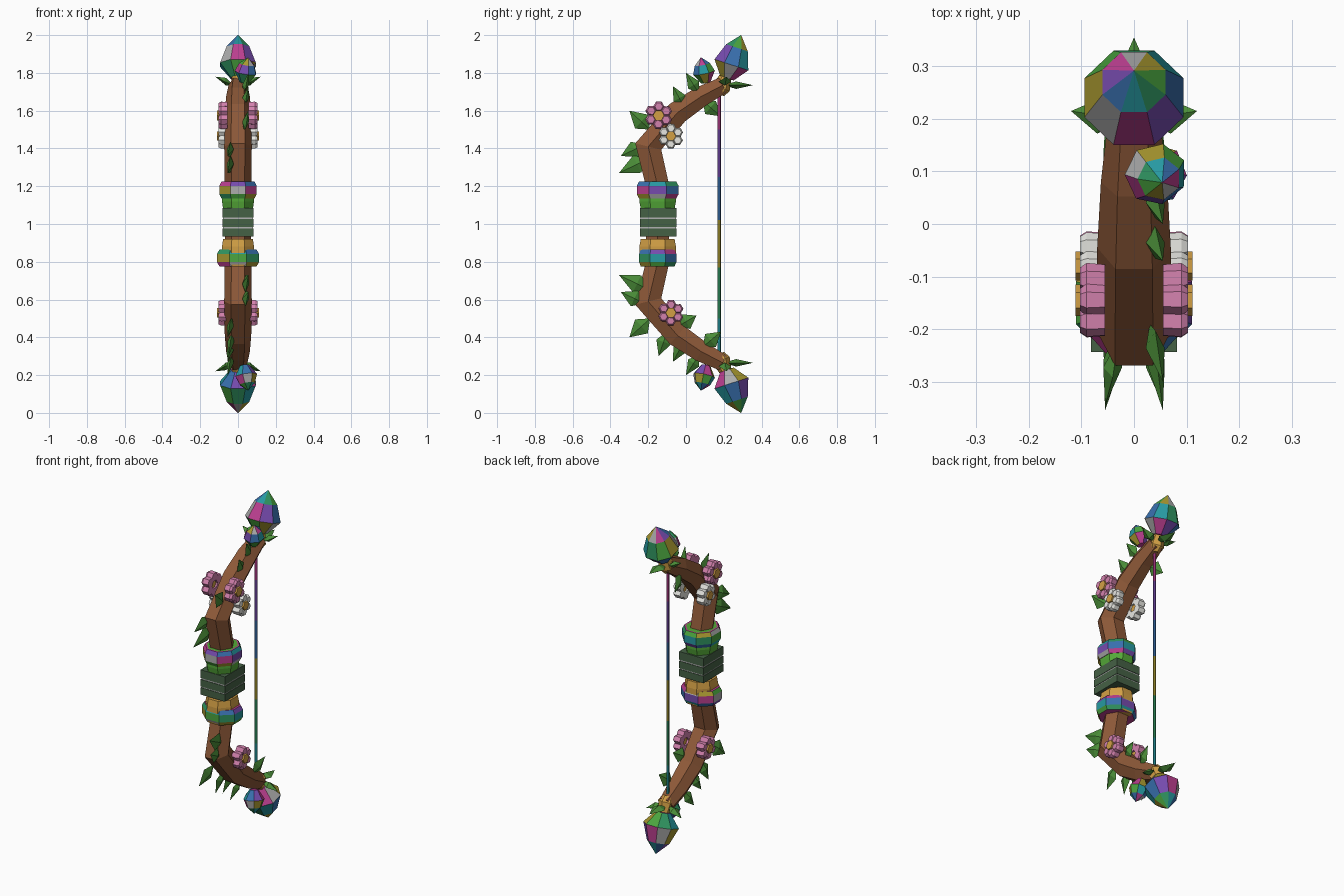
import bpy, bmesh, math
from mathutils import Vector, Matrix

if "Cube" in bpy.data.objects:
    bpy.data.objects.remove(bpy.data.objects["Cube"])


def mat(name, r, g, b):
    m = bpy.data.materials.new(name)
    m.diffuse_color = (r, g, b, 1)
    m.use_nodes = True
    m.node_tree.nodes["Principled BSDF"].inputs["Base Color"].default_value = m.diffuse_color
    return m


BROWN = mat("wood", .27, .10, .04)
GREEN = mat("leaf", .07, .27, .04)
LIME = mat("collar_green", .09, .40, .04)
DARK = mat("grip_green", .06, .12, .06)
GOLD = mat("gold", .65, .35, .06)
PINK = mat("pink", .65, .22, .42)
WHITE = mat("white", .8, .8, .76)
GREY = mat("grey", .45, .45, .45)
RAINBOW = [mat("rainbow_%d" % i, *c) for i, c in enumerate([
    (.5, .05, .28), (.18, .07, .42), (.04, .16, .42), (.02, .32, .36),
    (.03, .30, .12), (.07, .38, .05), (.40, .32, .03), (.42, .42, .42)])]


def make(name, verts, faces, mats, index=None):
    me = bpy.data.meshes.new(name)
    me.from_pydata([tuple(v) for v in verts], [], faces)
    for m in mats:
        me.materials.append(m)
    if index:
        for p, i in zip(me.polygons, index):
            p.material_index = i % len(mats)
    bm = bmesh.new()
    bm.from_mesh(me)
    bmesh.ops.recalc_face_normals(bm, faces=bm.faces)
    bm.to_mesh(me)
    bm.free()
    ob = bpy.data.objects.new(name, me)
    bpy.context.collection.objects.link(ob)
    return ob


def skin(name, rings, mats, row_shift=3):
    """Closed tube through a list of equal-sided rings, one colour per facet."""
    n = len(rings[0])
    verts = [v for r in rings for v in r]
    faces, index = [], []
    for i in range(len(rings) - 1):
        for j in range(n):
            k = (j + 1) % n
            faces.append((i*n + j, i*n + k, (i+1)*n + k, (i+1)*n + j))
            index.append(j + row_shift * i)
    faces += [tuple(range(n)), tuple(range((len(rings)-1)*n, len(rings)*n))]
    return make(name, verts, faces, mats, index + [0, 0])


def lathe(name, center, axis, profile, n, mats, row_shift=3, phase=.5, squash=1):
    """Faceted solid about an axis; profile is (radius, height) pairs."""
    rot = Vector((0, 0, 1)).rotation_difference(Vector(axis).normalized()).to_matrix()
    c = Vector(center)
    rings = []
    for r, h in profile:
        ang = [2*math.pi*(j + phase)/n for j in range(n)]
        rings.append([c + rot @ Vector((r*math.cos(a), r*squash*math.sin(a), h)) for a in ang])
    return skin(name, rings, mats, row_shift)


def box(name, c, size, m):
    bpy.ops.mesh.primitive_cube_add(size=1, location=c)
    ob = bpy.context.object
    ob.name, ob.scale = name, size
    ob.data.materials.append(m)


def leaf(name, base, tip, width, thick=.018, side=(1, 0, 0)):
    """Folded diamond blade; side is the direction of its thickness."""
    b, t, s = Vector(base), Vector(tip), Vector(side)
    mid, w = b.lerp(t, .42), (t - b).cross(s).normalized() * width
    v = [b, t, mid + w, mid - w, mid + s*thick, mid - s*thick]
    f = [(e, a, c) for e in (0, 1) for a in (2, 3) for c in (4, 5)]
    make(name, v, f, [GREEN])


def flower(name, y, z, r, m, side):
    """Six hexagonal petals around a gold centre on one side of the limb."""
    ax = (side, 0, 0)
    for i in range(6):
        a = math.pi/3*i + .5
        c = (side*.065, y + r*.62*math.cos(a), z + r*.62*math.sin(a))
        lathe(name + "_petal", c, ax, [(r*.36, -.01), (r*.40, .025), (r*.28, .038)], 6, [m], phase=a/math.tau*6)
    lathe(name + "_centre", (side*.065, y, z), ax, [(r*.4, 0), (r*.4, .046)], 6, [GOLD])


# Everything on the limbs repeats above and below the grip
for part, s in (("upper", 1), ("lower", -1)):
    Z = lambda z: 1 + s*(z - 1)

    # hexagonal wooden limb with mitred bends
    path = [(-.15, 1.02, .07), (-.15, 1.2, .07), (-.2, 1.41, .073),
            (-.045, 1.59, .07), (.08, 1.675, .063), (.195, 1.735, .05)]
    pts = [Vector((0, y, Z(z))) for y, z, r in path]
    rings = []
    for i, p in enumerate(pts):
        d0 = (p - pts[max(i-1, 0)]).normalized()
        d1 = (pts[min(i+1, len(pts)-1)] - p).normalized()
        t = (d0 + d1).normalized()
        nrm = t.cross(Vector((1, 0, 0))) / max(t.dot(d1), t.dot(d0))
        r = path[i][2]
        rings.append([p + Vector((r*math.cos(a), 0, 0)) + nrm*r*math.sin(a)
                      for a in [math.pi/3*k for k in range(6)]])
    skin(part + "_limb", rings, [BROWN])

    # tip gem, small gem and their gold mounts
    lathe(part + "_tip_gem", (0, .245, Z(1.857)), (0, .31, s*.95),
          [(.04, -.09), (.102, -.015), (.065, .08), (.001, .15)], 8, RAINBOW, 3)
    lathe(part + "_small_gem", (.043, .093, Z(1.812)), (.15, -.2, s),
          [(.025, -.065), (.06, -.01), (.042, .035), (.001, .072)], 7, RAINBOW, 5)
    lathe(part + "_tip_mount", (0, .19, Z(1.73)), (0, .35, s*.9),
          [(.03, -.045), (.048, -.01), (.034, .05)], 6, [GOLD])

    # leaf cup under the tip gem
    for dx, dy, dz in ((.12, .015, .045), (-.12, .015, .045), (0, .155, .0)):
        leaf(part + "_cup_leaf", (dx*.2, .2, Z(1.735)), (dx, .2 + dy, Z(1.735 + dz)),
             .035 if dx else .04, .02, (0, 0, 1))

    # leaves along the limb: x side, base y z, tip y z, half width
    for x, by, bz, ty, tz, w in ((1, .07, 1.69, .0, 1.8, .035), (-1, .09, 1.65, .185, 1.57, .045),
                                 (1, -.01, 1.62, -.07, 1.73, .035), (1, -.19, 1.5, -.30, 1.60, .05),
                                 (-1, -.22, 1.42, -.345, 1.36, .045), (-1, -.19, 1.35, -.355, 1.27, .05)):
        leaf(part + "_leaf", (s*x*.03, by, Z(bz)), (s*x*.055, ty, Z(tz)), w)

    # flowers on both faces
    for side in (1, -1):
        if s > 0:
            flower("upper_pink_flower", -.145, 1.575, .075, PINK, side)
            flower("upper_white_flower", -.08, 1.465, .068, WHITE, side)
        else:
            flower("lower_pink_flower", -.08, .53, .07, PINK, side)

    # collar and faceted rainbow ring beside the grip
    lathe(part + "_collar", (0, -.15, 1), (0, 0, 1), [(.085, s*.08), (.092, s*.12), (.092, s*.2), (.085, s*.225)],
          8, [LIME if s > 0 else GOLD], squash=1.14)
    lathe(part + "_rainbow_ring", (0, -.15, Z(1.18)), (0, 0, s),
          [(.095, -.045), (.107, -.022), (.107, .022), (.095, .045)], 8, RAINBOW, 2, squash=1.12)

# extra leaves on the lower limb
leaf("lower_leaf", (.03, -.04, .46), (.05, .055, .515), .045)
leaf("lower_leaf", (-.03, -.1, .43), (-.05, -.145, .30), .04)

# wrapped grip with pale seams
box("grip_core", (0, -.147, 1.005), (.158, .188, .14), GREY)
for z in (.955, 1.005, 1.06):
    box("grip_wrap", (0, -.147, z), (.164, .194, .043 if z < 1.05 else .05), DARK)

# bowstring in coloured lengths
cuts = [.29, .5, .77, 1.02, 1.25, 1.5, 1.71]
for a, b, c in zip(cuts, cuts[1:], (3, 4, 6, 2, 1, 0)):
    lathe("string", (0, .175, a), (0, 0, 1), [(.009, 0), (.009, b - a)], 6, [RAINBOW[c]])
